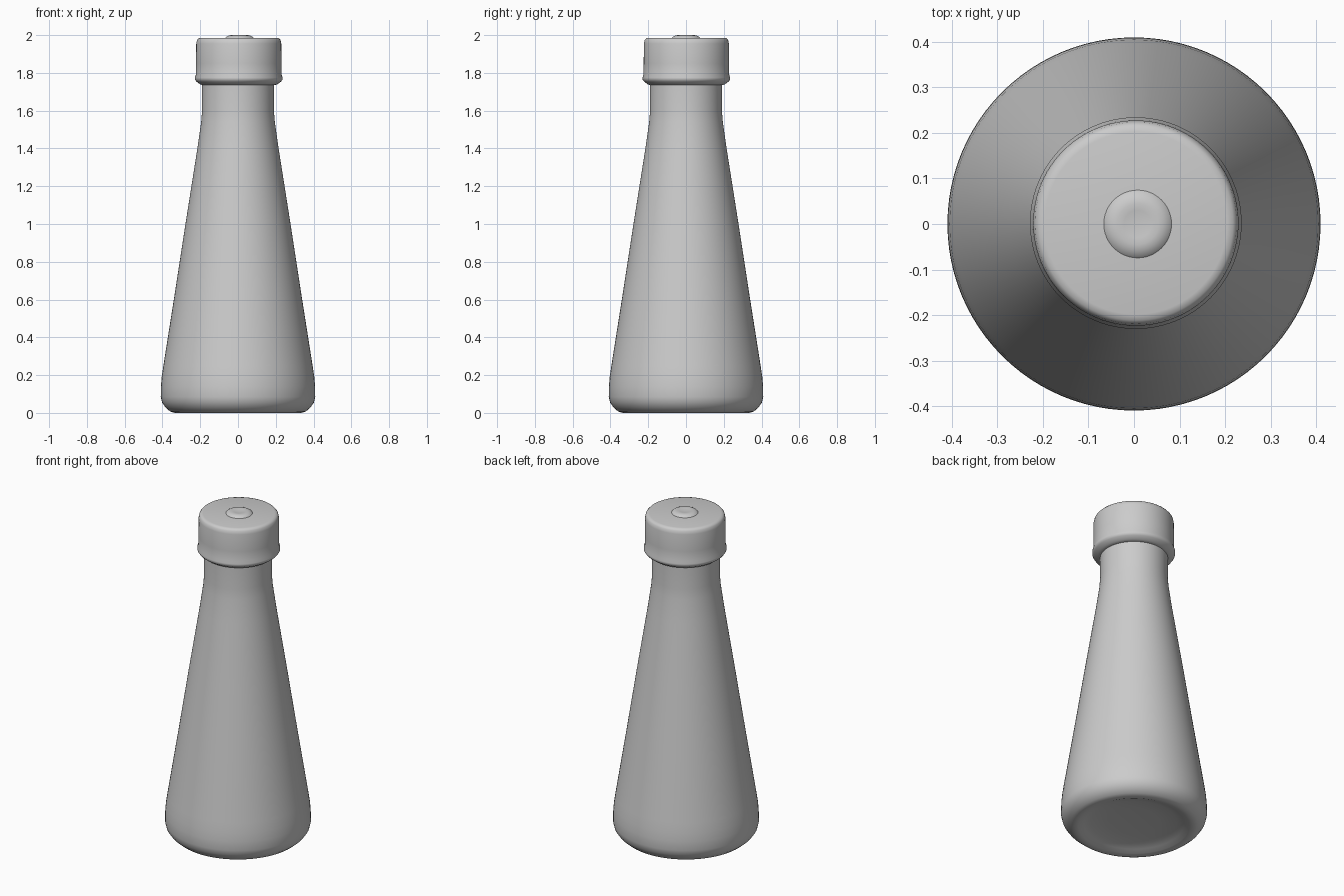
import bpy
import bmesh
import math

cube = bpy.data.objects.get("Cube")
if cube:
    bpy.data.objects.remove(cube, do_unlink=True)

grey = bpy.data.materials.new("plain grey")
grey.use_nodes = True
colour = (0.6, 0.6, 0.6, 1)
grey.diffuse_color = colour
grey.node_tree.nodes["Principled BSDF"].inputs["Base Color"].default_value = colour


def lathe(name, profile, centre=(0, 0), sides=96):
    """Spin a (radius, height) profile about a vertical axis."""
    bm = bmesh.new()
    verts = [bm.verts.new((r, 0, z)) for r, z in profile]
    edges = [bm.edges.new(pair) for pair in zip(verts, verts[1:])]
    bmesh.ops.spin(bm, geom=verts + edges, cent=(0, 0, 0), axis=(0, 0, 1),
                   angle=math.tau, steps=sides)
    bmesh.ops.remove_doubles(bm, verts=bm.verts, dist=0.0001)
    bmesh.ops.recalc_face_normals(bm, faces=bm.faces)
    mesh = bpy.data.meshes.new(name)
    bm.to_mesh(mesh)
    bm.free()
    mesh.materials.append(grey)
    obj = bpy.data.objects.new(name, mesh)
    obj.location = (*centre, 0)
    bpy.context.collection.objects.link(obj)
    bpy.ops.object.select_all(action="DESELECT")
    obj.select_set(True)
    bpy.context.view_layer.objects.active = obj
    bpy.ops.object.shade_smooth_by_angle(angle=math.radians(40))
    return obj


# Conical body with a dished underside, rounded foot and straight neck
lathe("bottle_body", [
    (0, 0.035), (0.15, 0.033), (0.24, 0.026), (0.28, 0.015), (0.31, 0.003),
    (0.335, 0), (0.36, 0.008), (0.385, 0.03), (0.402, 0.055), (0.409, 0.085),
    (0.408, 0.14), (0.404, 0.19), (0.395, 0.25), (0.335, 0.63), (0.275, 1.02),
    (0.215, 1.4), (0.195, 1.54), (0.19, 1.6), (0.19, 1.76), (0, 1.76)])

# Screw cap with a flared lower rim and softened top edge
lathe("cap", [
    (0, 1.75), (0.19, 1.735), (0.205, 1.74), (0.225, 1.755), (0.232, 1.765),
    (0.232, 1.775), (0.227, 1.79), (0.226, 1.85), (0.225, 1.955),
    (0.221, 1.974), (0.213, 1.983), (0.2, 1.986), (0, 1.986)],
    centre=(0.004, 0.002))

# Low round button in the middle of the cap
lathe("cap_button", [
    (0, 1.98), (0.076, 1.984), (0.07, 1.991), (0.058, 1.997), (0.045, 2.0),
    (0.03, 1.998), (0, 1.995)], centre=(0.008, 0), sides=48)
